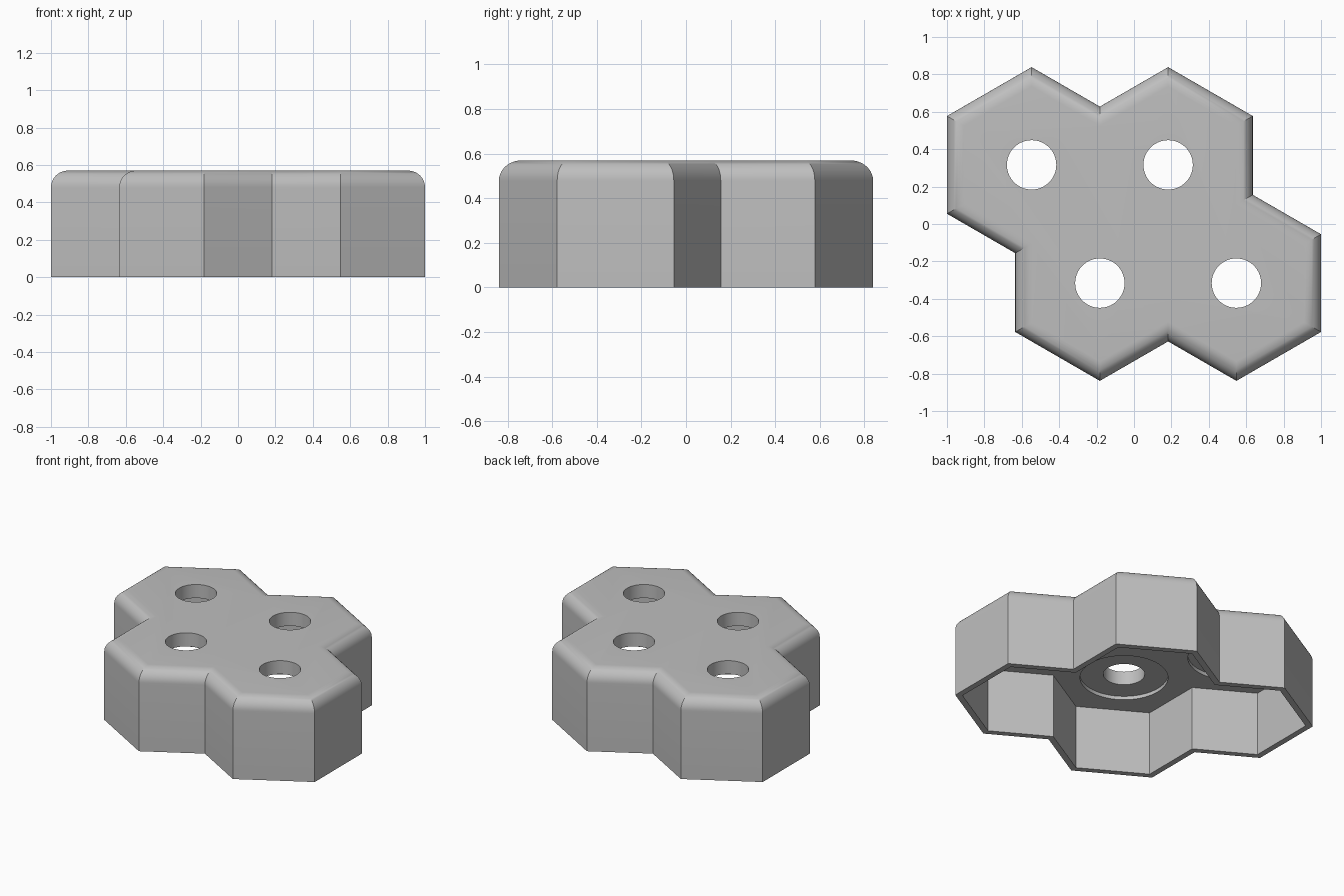
import bpy
import bmesh
from math import sqrt, sin, cos, pi, radians
from mathutils import Vector

cube = bpy.data.objects.get("Cube")
if cube:
    bpy.data.objects.remove(cube, do_unlink=True)

PITCH = 0.73                  # spacing of the hexagonal cells
APOTHEM = 1 - 0.75 * PITCH
RADIUS = APOTHEM * 2 / sqrt(3)
ROW = PITCH * sqrt(3) / 4     # y of each row of cells
HEIGHT, FILLET, WALL = 0.57, 0.09, 0.04
CEILING, RECESS = 0.45, 0.025

gray = bpy.data.materials.new("light gray")
gray.use_nodes = True
color = (0.52, 0.52, 0.52, 1)
gray.diffuse_color = color
gray.node_tree.nodes["Principled BSDF"].inputs["Base Color"].default_value = color


def cluster_outline():
    """Clockwise outline of four overlapping hexagons; the second half is the first turned round."""
    x1, x2 = -0.75 * PITCH, 0.25 * PITCH
    top, shoulder = ROW + RADIUS, ROW + RADIUS / 2
    side = x2 + APOTHEM
    half = [(-1, ROW - RADIUS / 2), (-1, shoulder), (x1, top),
            ((x1 + x2) / 2, top - PITCH / 2 / sqrt(3)), (x2, top), (side, shoulder),
            (side, RADIUS - ROW - (side + x1) / sqrt(3))]
    return [Vector(p) for p in half] + [-Vector(p) for p in half]


def inset(points, amount):
    """Move every edge inward by the same amount, with mitred corners."""
    result = []
    for i, p in enumerate(points):
        a = (p - points[i - 1]).normalized()
        b = (points[(i + 1) % len(points)] - p).normalized()
        na, nb = Vector((a.y, -a.x)), Vector((b.y, -b.x))
        result.append(p + (na + nb) * amount / (1 + na.dot(nb)))
    return result


def drill(target, x, y, radius, low, high):
    """Cut a round vertical hole."""
    bpy.ops.mesh.primitive_cylinder_add(vertices=64, radius=radius, depth=high - low,
                                        location=(x, y, (low + high) / 2))
    cutter = bpy.context.object
    cutter.hide_render = True
    mod = target.modifiers.new("hole", 'BOOLEAN')
    mod.operation, mod.solver, mod.object = 'DIFFERENCE', 'EXACT', cutter
    bpy.context.view_layer.objects.active = target
    bpy.ops.object.modifier_apply(modifier=mod.name)
    bpy.data.objects.remove(cutter, do_unlink=True)


# Hollow shell: loft from the ceiling down the inside, under the rim and up over the fillet
outline = cluster_outline()
section = [(WALL, CEILING), (WALL, 0), (0, 0)]
STEPS = 10
for i in range(STEPS + 1):
    t = pi / 2 * i / STEPS
    section.append((FILLET * (1 - cos(t)), HEIGHT - FILLET * (1 - sin(t))))

bm = bmesh.new()
rings = [[bm.verts.new((p.x, p.y, z)) for p in inset(outline, d)] for d, z in section]
for low, high in zip(rings, rings[1:]):
    for i in range(len(low)):
        j = (i + 1) % len(low)
        bm.faces.new((low[i], low[j], high[j], high[i]))
bm.faces.new(rings[0])
bm.faces.new(rings[-1])
bmesh.ops.recalc_face_normals(bm, faces=bm.faces)
mesh = bpy.data.meshes.new("hex_cover")
bm.to_mesh(mesh)
bm.free()
mesh.materials.append(gray)
cover = bpy.data.objects.new("hex_cover", mesh)
bpy.context.collection.objects.link(cover)

# Through hole and shallow underside recess in each cell
for x, y in ((-0.75, 1), (0.25, 1), (-0.25, -1), (0.75, -1)):
    drill(cover, x * PITCH, y * ROW, 0.28, CEILING - 0.1, CEILING + RECESS)
    drill(cover, x * PITCH, y * ROW, 0.132, CEILING - 0.1, HEIGHT + 0.1)

bpy.ops.object.select_all(action='DESELECT')
cover.select_set(True)
bpy.context.view_layer.objects.active = cover
bpy.ops.object.shade_smooth_by_angle(angle=radians(25))
